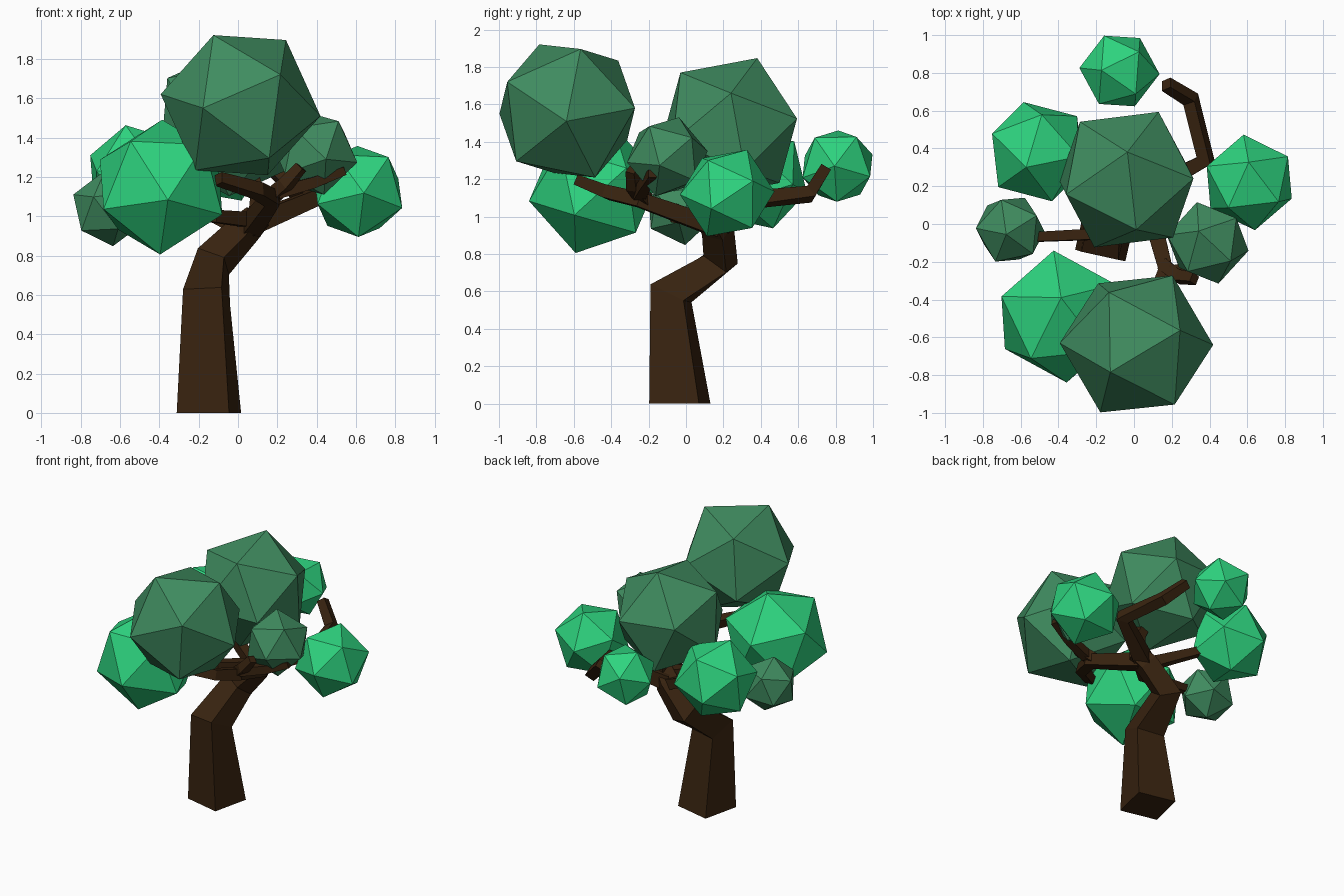
import bpy, bmesh, math
from mathutils import Vector, Matrix

if "Cube" in bpy.data.objects:
    bpy.data.objects.remove(bpy.data.objects["Cube"])


def material(name, rgb):
    m = bpy.data.materials.new(name)
    m.diffuse_color = (*rgb, 1)
    m.use_nodes = True
    m.node_tree.nodes["Principled BSDF"].inputs["Base Color"].default_value = m.diffuse_color
    return m


BARK = material("bark brown", (0.040, 0.017, 0.005))
BRIGHT = material("bright leaf green", (0.027, 0.65, 0.21))
DARK = material("dark leaf green", (0.050, 0.26, 0.115))


def finish(bm, name, mat):
    bmesh.ops.recalc_face_normals(bm, faces=bm.faces)
    me = bpy.data.meshes.new(name)
    bm.to_mesh(me)
    bm.free()
    me.materials.append(mat)
    ob = bpy.data.objects.new(name, me)
    bpy.context.collection.objects.link(ob)
    return ob


def limb(name, points, radii, turn=45, start=None):
    """Four-sided tapering limb swept along a path; radius is to the corners."""
    pts = [Vector(p) for p in points]
    segs = [(b - a).normalized() for a, b in zip(pts, pts[1:])]
    tans = [Vector(start) if start else segs[0]]
    tans += [(a + b).normalized() for a, b in zip(segs, segs[1:])] + [segs[-1]]
    up = Vector((0, 0, 1)) if abs(tans[0].z) < 0.9 else Vector((1, 0, 0))
    side = (up - tans[0] * up.dot(tans[0])).normalized()
    bm = bmesh.new()
    rings = []
    for i, (p, t, r) in enumerate(zip(pts, tans, radii)):
        if i:
            side = tans[i - 1].rotation_difference(t) @ side
        rings.append([bm.verts.new(p + r * (Matrix.Rotation(
            math.radians(turn + 90 * k), 3, t) @ side)) for k in range(4)])
    for a, b in zip(rings, rings[1:]):
        for k in range(4):
            bm.faces.new((a[k], a[(k + 1) % 4], b[(k + 1) % 4], b[k]))
    bm.faces.new(rings[0][::-1])
    bm.faces.new(rings[-1])
    return finish(bm, name, BARK)


def leaf_ball(name, centre, radius, pole, corner, mat):
    """Icosahedron with one vertex along pole and a neighbour towards corner."""
    z = Vector(pole).normalized()
    x = Vector(corner)
    x = (x - z * x.dot(z)).normalized()
    y = z.cross(x)
    c, s = 1 / math.sqrt(5), 2 / math.sqrt(5)
    dirs = [z, -z]
    for k in range(5):
        a = math.radians(72 * k)
        ring = s * (x * math.cos(a) + y * math.sin(a)) + c * z
        dirs += [ring, -ring]
    bm = bmesh.new()
    for d in dirs:
        bm.verts.new(Vector(centre) + radius * d)
    bmesh.ops.convex_hull(bm, input=bm.verts)
    return finish(bm, name, mat)


# Trunk, leaning back at the knee and then up to the fork
limb("trunk",
     [(-.148, -.033, 0), (-.16, -.08, .59), (-.125, .185, .77), (.03, .17, .93), (.10, .13, 1.0)],
     [.193, .142, .108, .09, .075], turn=32, start=(0, 0, 1))

# Branches
limb("front_branch", [(.06, .17, .94), (.17, -.25, 1.09), (.10, -.42, 1.13), (-.10, -.57, 1.19)],
     [.07, .055, .05, .04])
limb("front_side_branch", [(.16, -.22, 1.09), (.24, -.28, 1.16), (.32, -.29, 1.25)], [.05, .045, .035])
limb("right_twig", [(.20, -.25, 1.12), (.38, -.22, 1.17), (.54, -.18, 1.23)], [.045, .04, .03])
limb("back_branch", [(.04, .16, .95), (.38, .34, 1.09), (.30, .66, 1.12), (.17, .74, 1.25)],
     [.075, .058, .05, .042])
limb("left_branch", [(.08, .14, .98), (-.12, -.05, 1.0), (-.55, -.07, 1.05)], [.055, .045, .035])
limb("back_left_branch", [(.03, .17, .93), (-.15, .24, 1.02), (-.42, .35, 1.15)], [.055, .045, .035])
limb("centre_branch", [(.09, .15, .96), (.10, .16, 1.12), (.04, .22, 1.30)], [.06, .05, .04])

# Foliage
for name, centre, radius, pole, corner, mat in [
    ("front_top_leaves", (.013, -.635, 1.565), .41, (-.19, -.36, -.015), (.2, -.325, .155), DARK),
    ("centre_top_leaves", (-.04, .235, 1.475), .40, (.005, .145, .37), (.17, .36, .055), DARK),
    ("front_left_leaves", (-.391, -.49, 1.148), .357, (.005, .1, .342), (-.034, .346, .068), BRIGHT),
    ("back_left_leaves", (-.51, .383, 1.2), .282, (-.075, .262, -.07), (-.233, .06, .12), BRIGHT),
    ("left_leaves", (-.656, -.03, 1.04), .195, (-.02, -.025, .19), (-.05, .19, .08), DARK),
    ("back_leaves", (-.077, .81, 1.27), .213, (.21, -.016, 0), (.11, .175, -.056), BRIGHT),
    ("right_leaves", (.61, .22, 1.126), .255, (-.03, .253, .008), (-.216, .1, .08), BRIGHT),
    ("front_right_leaves", (.39, -.1, 1.32), .225, (.21, -.04, -.045), (.053, -.222, -.03), DARK),
]:
    leaf_ball(name, centre, radius, pole, corner, mat)
